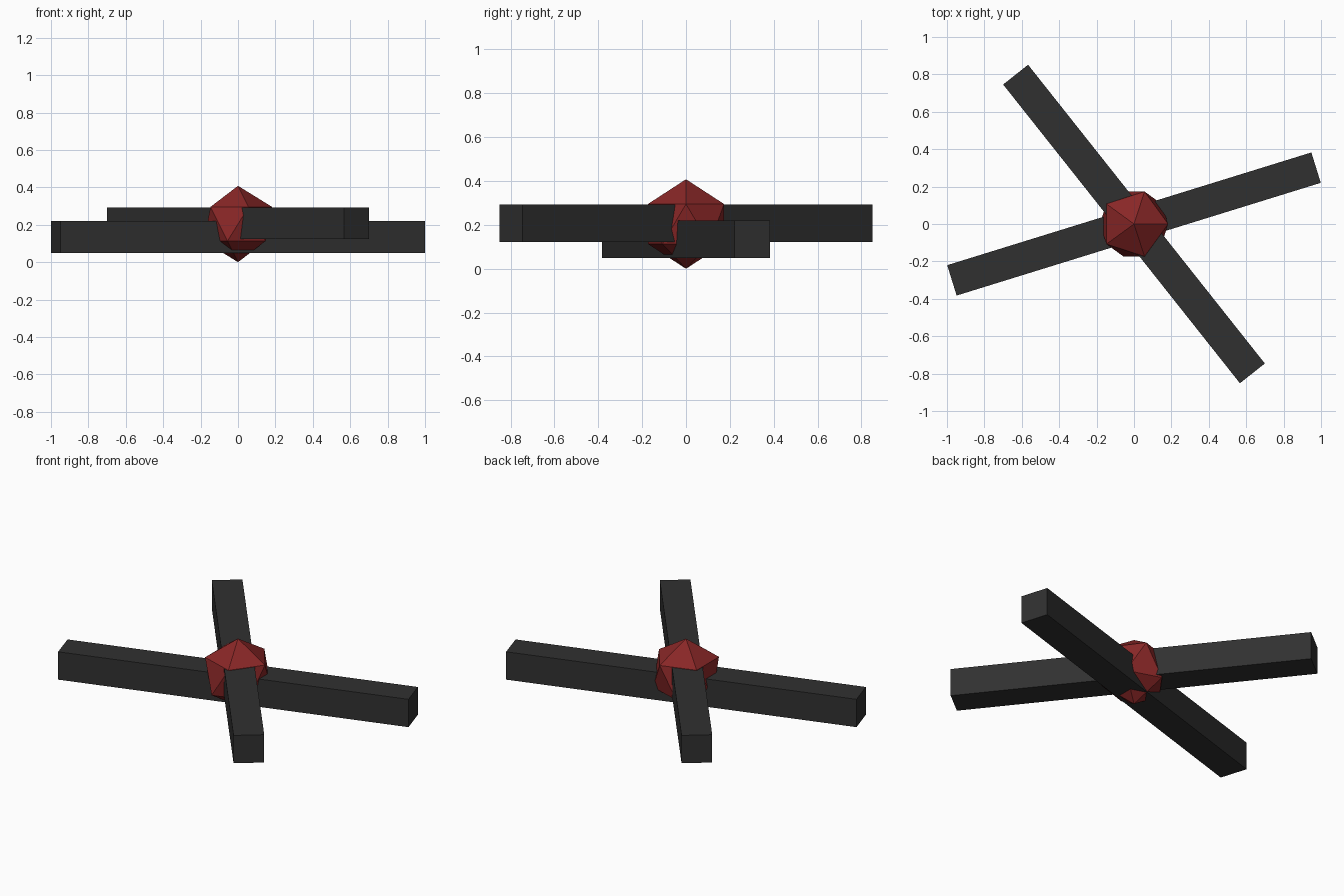
import bpy
import math

if "Cube" in bpy.data.objects:
    bpy.data.objects.remove(bpy.data.objects["Cube"])


def material(name, color):
    m = bpy.data.materials.new(name)
    m.diffuse_color = (*color, 1)
    m.use_nodes = True
    m.node_tree.nodes["Principled BSDF"].inputs["Base Color"].default_value = m.diffuse_color
    return m


charcoal = material("charcoal", (0.03, 0.03, 0.03))
dark_red = material("dark_red", (0.25, 0.02, 0.02))


def beam(name, angle, z):
    # Long square bar crossing the centre
    bpy.ops.mesh.primitive_cube_add(size=1, location=(0, 0, z),
                                    rotation=(0, 0, math.radians(angle)))
    ob = bpy.context.object
    ob.name = name
    ob.scale = (2.038, 0.17, 0.17)
    ob.data.materials.append(charcoal)


beam("lower_beam", 17.2, 0.135)
beam("upper_beam", 128.4, 0.208)

# Faceted core at the crossing
bpy.ops.mesh.primitive_ico_sphere_add(subdivisions=1, radius=0.204,
                                      location=(0, 0, 0.204))
core = bpy.context.object
core.name = "core_gem"
core.data.materials.append(dark_red)
